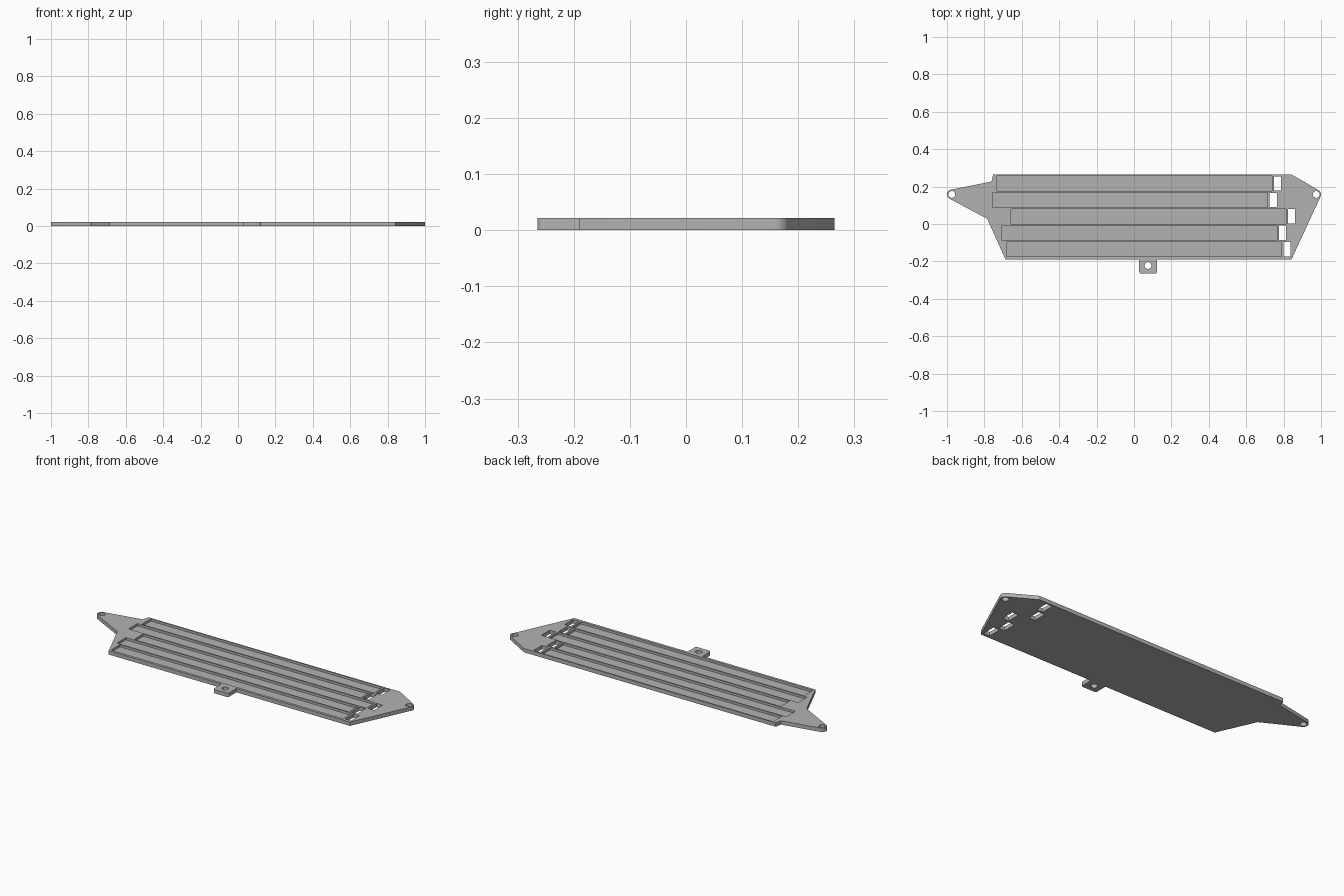
import bpy, bmesh
from math import radians, cos, sin

T = 0.022        # plate thickness
FLOOR = 0.009    # height of the channel floors
EAR_R, HOLE_R = 0.026, 0.018

cube = bpy.data.objects.get("Cube")
if cube:
    bpy.data.objects.remove(cube, do_unlink=True)

grey = bpy.data.materials.new("plain grey")
grey.use_nodes = True
grey.diffuse_color = (0.45, 0.45, 0.45, 1)
grey.node_tree.nodes["Principled BSDF"].inputs["Base Color"].default_value = grey.diffuse_color


def arc(cx, cy, r, start, end, n=14):
    """Points on an arc, angles in degrees."""
    angles = [radians(start + (end - start) * i / n) for i in range(n + 1)]
    return [(cx + r * cos(a), cy + r * sin(a)) for a in angles]


def rect(x0, x1, y0, y1):
    return [(x0, y0), (x1, y0), (x1, y1), (x0, y1)]


def circle(cx, cy, r):
    return arc(cx, cy, r, 0, 360, 32)[:-1]


def prism(bm, points, z0, z1):
    """Extrude an anticlockwise outline from z0 to z1."""
    low = [bm.verts.new((x, y, z0)) for x, y in points]
    high = [bm.verts.new((x, y, z1)) for x, y in points]
    bm.faces.new(low[::-1])
    bm.faces.new(high)
    for i in range(len(points)):
        j = (i + 1) % len(points)
        bm.faces.new((low[i], low[j], high[j], high[i]))


def make_object(name, prisms):
    bm = bmesh.new()
    for points, z0, z1 in prisms:
        prism(bm, points, z0, z1)
    mesh = bpy.data.meshes.new(name)
    bm.to_mesh(mesh)
    bm.free()
    mesh.materials.append(grey)
    ob = bpy.data.objects.new(name, mesh)
    bpy.context.collection.objects.link(ob)
    return ob


# Plate outline with two rounded mounting ears and the front tab
left_ear, right_ear, tab = (-0.974, 0.158), (0.974, 0.158), (0.075, -0.222)
outline = [(-0.687, -0.19), (0.027, -0.19)]
outline += arc(0.039, -0.253, 0.012, 180, 270, 6)
outline += arc(0.111, -0.253, 0.012, 270, 360, 6)
outline += [(0.123, -0.19), (0.842, -0.19)]
outline += arc(*right_ear, EAR_R, -25, 60)
outline += [(0.842, 0.265), (-0.753, 0.265), (-0.762, 0.227)]
outline += arc(*left_ear, EAR_R, 101, 242)
outline += [(-0.785, 0.028)]
plate = make_object("mounting_plate", [(outline, 0, T)])

# Cutters: screw holes, long channels and the through slot beyond each channel
cuts = [(circle(*p, HOLE_R), -0.1, 0.1) for p in (left_ear, right_ear, tab)]
for row, start in enumerate((-0.733, -0.756, -0.658, -0.706, -0.682)):
    top = 0.257 - row * 0.088
    end = start + 1.47
    cuts.append((rect(start, end, top - 0.08, top), FLOOR, 0.1))
    cuts.append((rect(end + 0.011, end + 0.05, top - 0.078, top - 0.002), -0.1, 0.1))
cutter = make_object("cutter", cuts)
cutter.hide_render = True

cut = plate.modifiers.new("cut", "BOOLEAN")
cut.operation, cut.solver, cut.object = "DIFFERENCE", "EXACT", cutter

bpy.ops.object.select_all(action="DESELECT")
plate.select_set(True)
bpy.context.view_layer.objects.active = plate
bpy.ops.object.modifier_apply(modifier=cut.name)
bpy.data.objects.remove(cutter, do_unlink=True)
bpy.ops.object.shade_smooth_by_angle(angle=radians(30))
